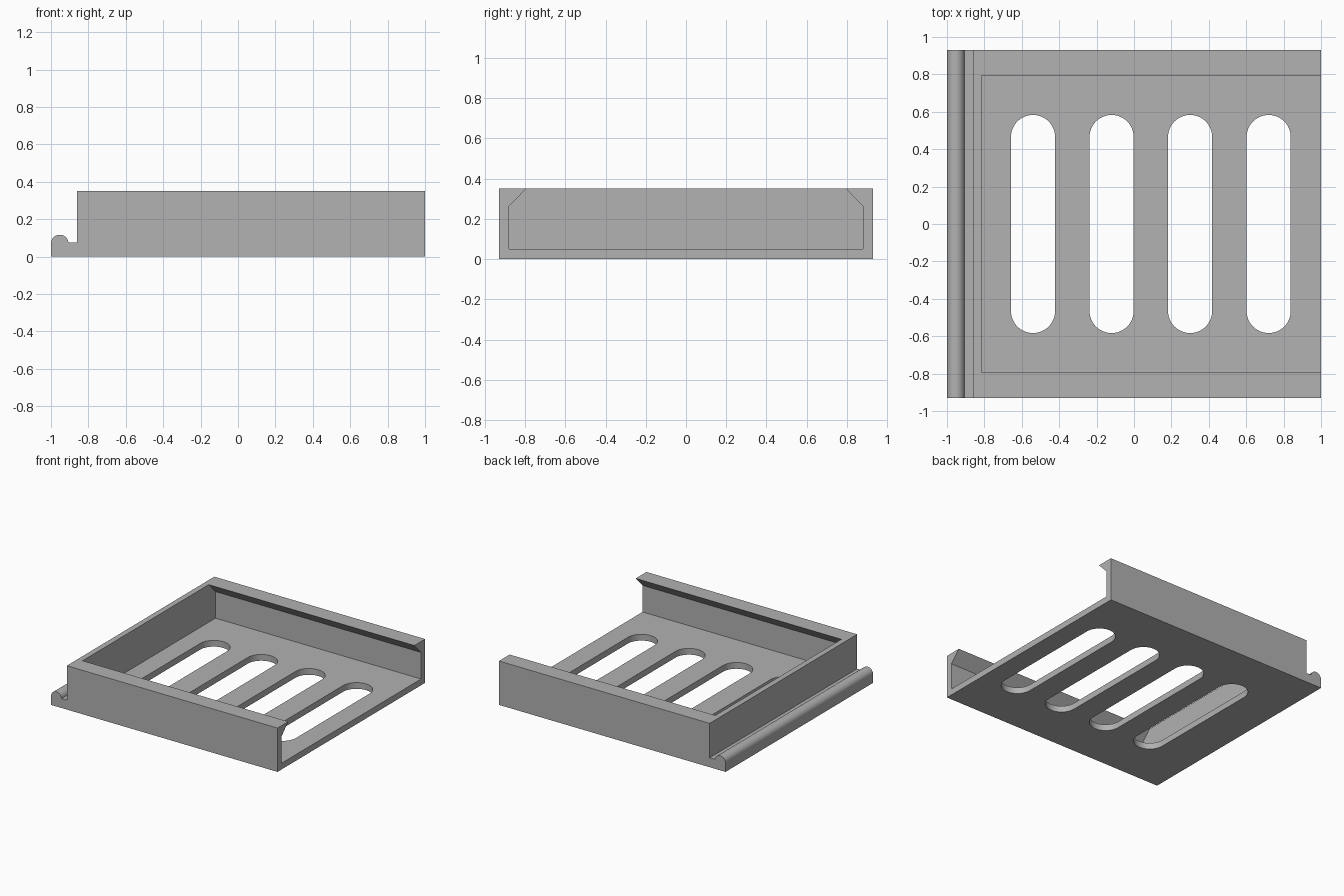
import bpy
import math
from mathutils import Vector

cube = bpy.data.objects.get("Cube")
if cube:
    bpy.data.objects.remove(cube, do_unlink=True)

LENGTH_END = 1.0      # open end of the tray
HALF_WIDTH = 0.93
HEIGHT = 0.35
FLOOR = 0.05

grey = bpy.data.materials.new("plain_grey")
grey.use_nodes = True
colour = (0.445, 0.445, 0.445, 1)
grey.diffuse_color = colour
grey.node_tree.nodes["Principled BSDF"].inputs["Base Color"].default_value = colour


def arc(cx, cy, radius, start, end, steps):
    """Points along a circular arc, angles in degrees."""
    angles = [math.radians(start + (end - start) * i / steps) for i in range(steps + 1)]
    return [(cx + radius * math.cos(a), cy + radius * math.sin(a)) for a in angles]


def prism(name, outline, place, low, high):
    """Extrude a closed 2D outline from low to high; place maps (a, b, depth) to xyz."""
    n = len(outline)
    verts = [place(a, b, d) for d in (low, high) for a, b in outline]
    faces = [tuple(range(n)), tuple(range(2 * n - 1, n - 1, -1))]
    faces += [(i, i + n, (i + 1) % n + n, (i + 1) % n) for i in range(n)]
    mesh = bpy.data.meshes.new(name)
    mesh.from_pydata(verts, [], faces)
    # Turn the shell outwards if the outline was mirrored by its placement
    centre = sum((Vector(v) for v in verts), Vector()) / len(verts)
    cap = mesh.polygons[0]
    if cap.normal.dot(cap.center - centre) < 0:
        mesh.flip_normals()
    mesh.materials.append(grey)
    obj = bpy.data.objects.new(name, mesh)
    bpy.context.collection.objects.link(obj)
    return obj


def along_x(a, b, d):
    return (d, a, b)


def along_y(a, b, d):
    return (a, d, b)


def along_z(a, b, d):
    return (a, b, d)


# Tray body with the rounded latch bead and its groove along the closed end
bead = arc(-0.953, 0.07, 0.047, 180, 6, 24)
side_profile = [(-1, 0)] + bead + [
    (-0.905, 0.075), (-0.86, 0.075), (-0.86, HEIGHT),
    (LENGTH_END, HEIGHT), (LENGTH_END, 0)]
tray = prism("tray", side_profile, along_y, -HALF_WIDTH, HALF_WIDTH)

# Cavity, open at the top and one end, with sloped retaining lips on both sides
half_cavity = [(0.88, FLOOR), (0.88, 0.262), (0.795, HEIGHT), (0.795, HEIGHT + 0.1)]
cavity = half_cavity + [(-y, z) for y, z in reversed(half_cavity)]
cutters = [prism("cavity_cutter", cavity, along_x, -0.815, LENGTH_END + 0.1)]

# Four rounded slots through the floor
SLOT_RADIUS, SLOT_STRAIGHT = 0.118, 0.465
for i in range(4):
    x = -0.54 + 0.42 * i
    slot = (arc(x, SLOT_STRAIGHT, SLOT_RADIUS, 0, 180, 24)
            + arc(x, -SLOT_STRAIGHT, SLOT_RADIUS, 180, 360, 24))
    cutters.append(prism("slot_cutter", slot, along_z, -0.1, 0.15))

# Cut the openings and discard the cutters
bpy.ops.object.select_all(action="DESELECT")
bpy.context.view_layer.objects.active = tray
tray.select_set(True)
for cutter in cutters:
    cutter.hide_render = True
    cut = tray.modifiers.new("opening", "BOOLEAN")
    cut.operation = "DIFFERENCE"
    cut.solver = "EXACT"
    cut.object = cutter
    bpy.ops.object.modifier_apply(modifier=cut.name)
    bpy.data.objects.remove(cutter, do_unlink=True)

bpy.ops.object.shade_smooth_by_angle(angle=math.radians(30))
